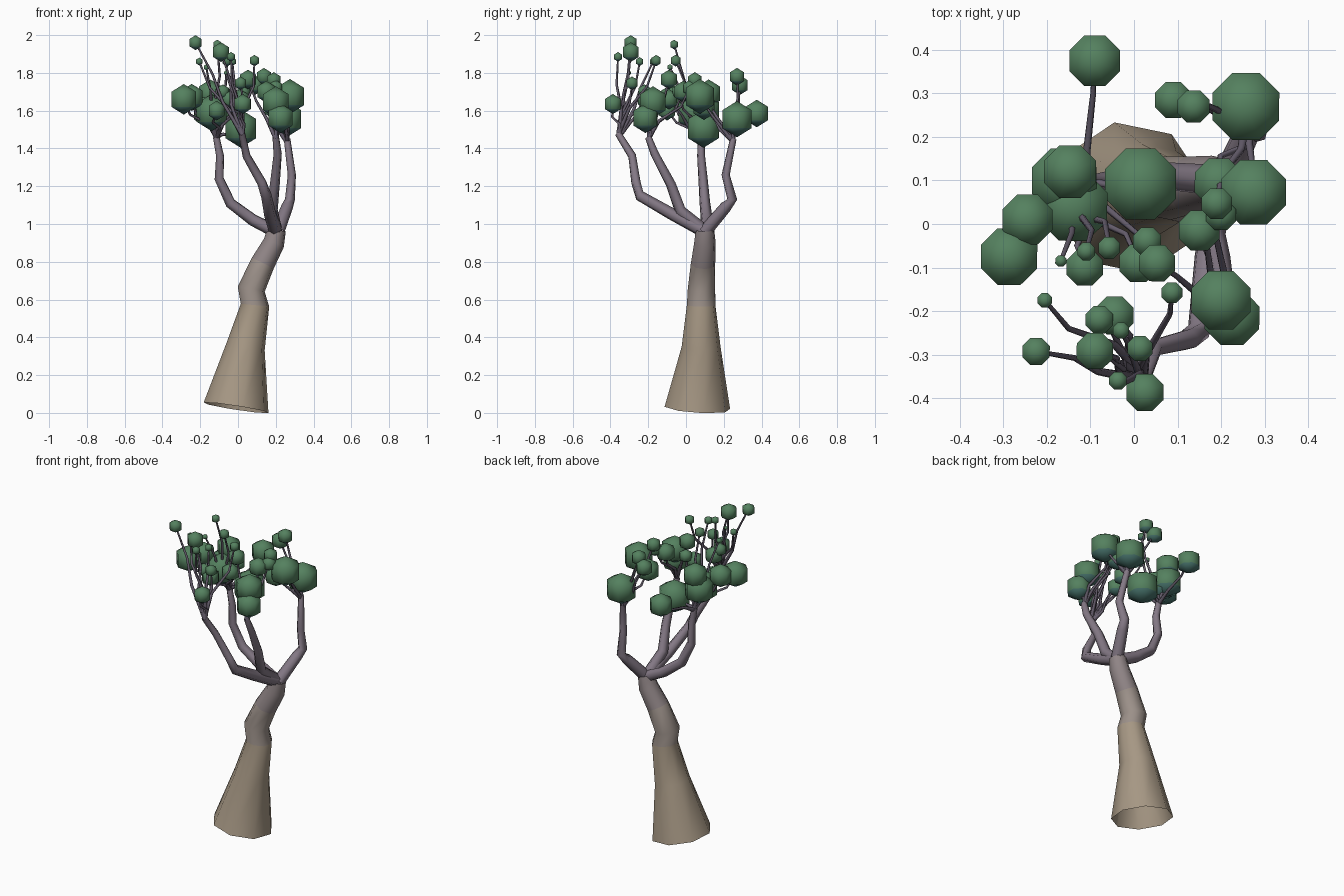
import bpy, bmesh, math, random
from mathutils import Vector

random.seed(4)


def material(name, rgb):
    m = bpy.data.materials.new(name)
    m.diffuse_color = (*rgb, 1)
    return m


BARK = [material("bark_low", (0.38, 0.31, 0.23)),
        material("bark_mid", (0.33, 0.28, 0.25)),
        material("bark_high", (0.28, 0.235, 0.24))]
LIMB = [material("limb_bark", (0.23, 0.19, 0.235))]
TWIG = [material("twig_bark", (0.13, 0.11, 0.15))]
LEAF = [material("leaf", (0.09, 0.22, 0.115)), material("leaf_under", (0.06, 0.16, 0.14))]


def finish(bm, name, mats):
    me = bpy.data.meshes.new(name)
    for f in bm.faces:
        f.smooth = True
    bm.to_mesh(me)
    bm.free()
    for m in mats:
        me.materials.append(m)
    ob = bpy.data.objects.new(name, me)
    bpy.context.collection.objects.link(ob)
    return ob


def tube(bm, path, radii, sides, mat_of=lambda i: 0):
    """Open tapered tube whose rings follow the path."""
    pts = [Vector(p) for p in path]
    rings = []
    for i, (p, r) in enumerate(zip(pts, radii)):
        tan = pts[min(i + 1, len(pts) - 1)] - pts[max(i - 1, 0)]
        q = Vector((0, 0, 1)).rotation_difference(tan)
        rings.append([bm.verts.new(p + q @ Vector((r * math.cos(a), r * math.sin(a), 0)))
                      for a in (math.tau * (k + 0.25) / sides for k in range(sides))])
    for i, (lo, hi) in enumerate(zip(rings, rings[1:])):
        for k in range(sides):
            n = (k + 1) % sides
            f = bm.faces.new((lo[k], lo[n], hi[n], hi[k]))
            f.material_index = mat_of(i)


def leaf_ball(bm, center, width):
    """Eight-sided ball with two rings and pointed poles; width is its ring radius."""
    made = bmesh.ops.create_uvsphere(bm, u_segments=8, v_segments=3, radius=width / 0.866)["verts"]
    bmesh.ops.rotate(bm, verts=made, cent=(0, 0, 0),
                     matrix=Vector((1, 0, 0)).rotation_difference(
                         Vector((math.cos(0.39), math.sin(0.39), 0))).to_matrix())
    bmesh.ops.translate(bm, verts=made, vec=center)
    for f in {f for v in made for f in v.link_faces}:
        f.material_index = 1 if f.calc_center_median().z < center[2] - width * 0.3 else 0


# Trunk, flared and hollow at the foot
bm = bmesh.new()
tube(bm, [(-0.01, 0.06, 0.027), (0.04, 0.08, 0.35), (0.09, 0.08, 0.57), (0.07, 0.082, 0.655),
          (0.13, 0.09, 0.79), (0.19, 0.1, 0.9), (0.205, 0.1, 0.97)],
     [0.177, 0.105, 0.077, 0.074, 0.066, 0.058, 0.05], 8, lambda i: (0, 0, 1, 1, 2, 2)[i])
finish(bm, "trunk", BARK)


def limb(name, path, leaves):
    """One main limb, its kinked twigs and the leaf balls they carry."""
    bm = bmesh.new()
    n = len(path)
    tube(bm, path, [0.036 - 0.018 * i / (n - 1) for i in range(n)], 6)
    finish(bm, name + "_limb", LIMB)

    tip, below = Vector(path[-1]), Vector(path[-2])
    twigs, balls = bmesh.new(), bmesh.new()
    for x, y, z, w in leaves:
        end = Vector((x, y, z))
        start = tip.lerp(below, random.uniform(0, 0.12))
        jog = Vector((random.uniform(-0.02, 0.02), random.uniform(-0.02, 0.02), 0))
        a = start.lerp(end, 0.35) + jog
        b = start.lerp(end, 0.7) - jog
        b.z -= 0.02
        tube(twigs, [start, a, b, end], [0.013, 0.009, 0.007, 0.005], 5)
        leaf_ball(balls, end, w)
    finish(twigs, name + "_twigs", TWIG)
    finish(balls, name + "_leaves", LEAF)


# Front limb
limb("front",
     [(0.2, 0.1, 0.96), (0.17, -0.07, 1.05), (0.15, -0.245, 1.15), (0.125, -0.265, 1.22),
      (0.045, -0.285, 1.36), (0.02, -0.36, 1.48)],
     [(-0.225, -0.293, 1.96, 0.034), (-0.09, -0.292, 1.91, 0.045), (-0.037, -0.36, 1.885, 0.022),
      (-0.03, -0.245, 1.86, 0.02), (0.087, -0.158, 1.865, 0.026), (-0.205, -0.175, 1.86, 0.018),
      (0.014, -0.286, 1.745, 0.031), (0.025, -0.387, 1.635, 0.046), (-0.045, -0.21, 1.66, 0.047),
      (-0.08, -0.22, 1.7, 0.034), (-0.065, -0.3, 1.8, 0.01)])

# Front right limb
limb("front_right",
     [(0.2, 0.1, 0.96), (0.18, -0.03, 1.07), (0.195, -0.08, 1.21), (0.21, -0.165, 1.37),
      (0.2, -0.2, 1.46)],
     [(0.2, -0.175, 1.645, 0.073), (0.225, -0.215, 1.56, 0.068), (0.053, -0.09, 1.765, 0.045),
      (0.15, -0.015, 1.7, 0.05), (0.2, 0.02, 1.72, 0.037)])

# Back right limb
limb("back_right",
     [(0.21, 0.1, 0.96), (0.26, 0.21, 1.09), (0.275, 0.245, 1.13), (0.285, 0.21, 1.26),
      (0.26, 0.25, 1.45)],
     [(0.257, 0.27, 1.555, 0.083), (0.275, 0.073, 1.675, 0.08), (0.09, 0.285, 1.735, 0.045),
      (0.137, 0.27, 1.78, 0.04), (0.19, 0.047, 1.76, 0.038), (0.195, 0.095, 1.62, 0.06)])

# Left limb
limb("left",
     [(0.2, 0.1, 0.96), (0.08, 0.11, 1.02), (-0.04, 0.1, 1.11), (-0.1, 0.09, 1.24),
      (-0.095, 0.08, 1.36), (-0.115, 0.08, 1.46)],
     [(0.015, 0.092, 1.505, 0.088), (-0.147, 0.12, 1.69, 0.065), (-0.16, 0.1, 1.6, 0.08),
      (-0.14, 0.04, 1.59, 0.085), (-0.245, 0.01, 1.67, 0.062), (-0.287, -0.075, 1.66, 0.07),
      (-0.113, -0.1, 1.6, 0.045), (-0.168, -0.085, 1.83, 0.014), (-0.11, -0.063, 1.95, 0.022),
      (-0.057, -0.055, 1.865, 0.027), (0.03, -0.04, 1.7, 0.035), (0.01, -0.09, 1.66, 0.047),
      (-0.09, 0.375, 1.585, 0.063)])
